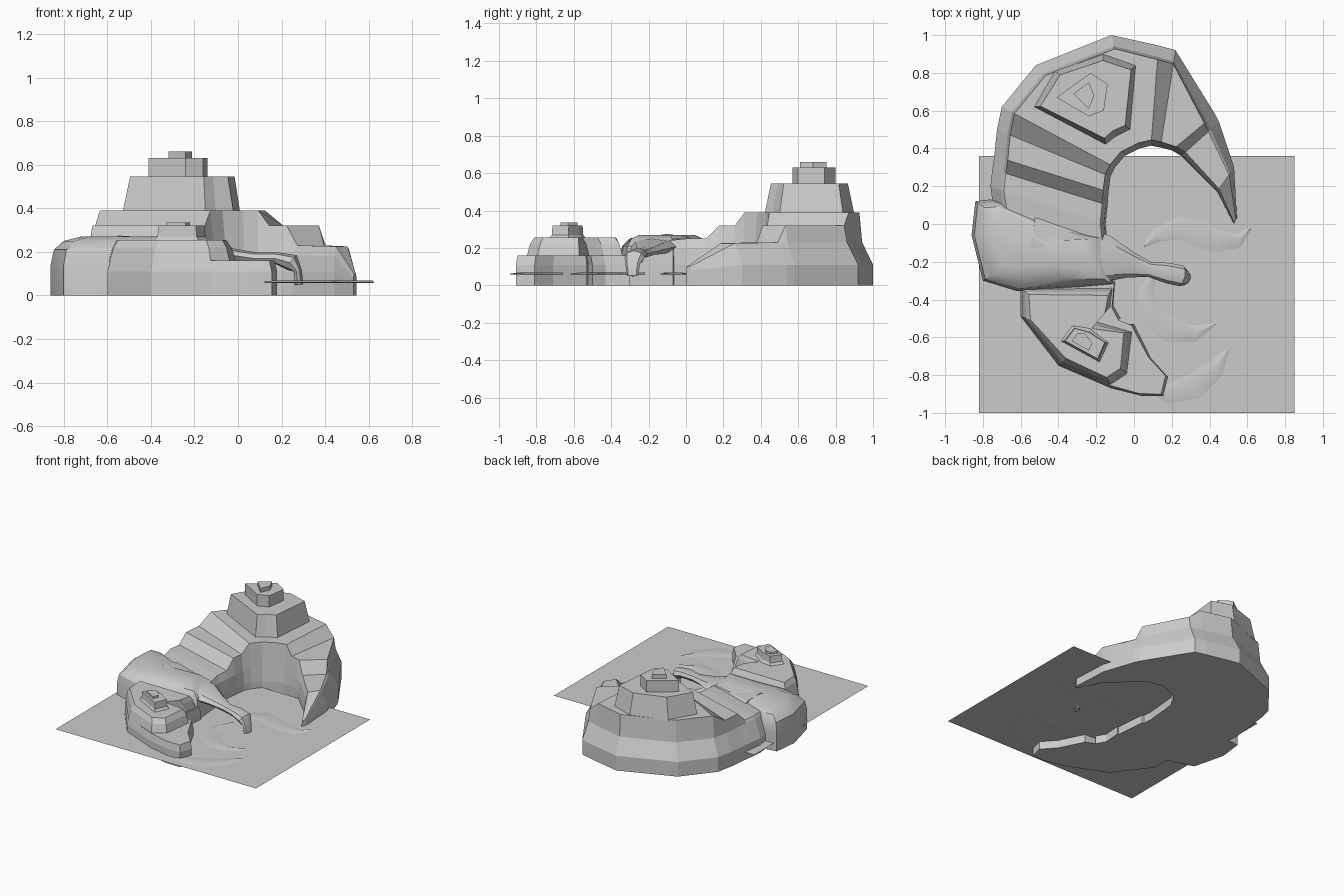
import bpy, bmesh, math
from mathutils import Vector

if "Cube" in bpy.data.objects:
    bpy.data.objects.remove(bpy.data.objects["Cube"])


def loft(name, rings, smooth=False):
    """Skin a list of equal-length closed rings and cap both ends."""
    bm = bmesh.new()
    vr = [[bm.verts.new(p) for p in r] for r in rings]
    n = len(vr[0])
    for a, b in zip(vr, vr[1:]):
        for i in range(n):
            bm.faces.new((a[i], a[(i + 1) % n], b[(i + 1) % n], b[i]))
    bm.faces.new(vr[0])
    bm.faces.new(vr[-1])
    bmesh.ops.triangulate(bm, faces=[f for f in bm.faces if len(f.verts) > 4])
    bmesh.ops.recalc_face_normals(bm, faces=bm.faces)
    me = bpy.data.meshes.new(name)
    bm.to_mesh(me)
    bm.free()
    ob = bpy.data.objects.new(name, me)
    bpy.context.collection.objects.link(ob)
    if smooth:
        bpy.ops.object.select_all(action='DESELECT')
        ob.select_set(True)
        bpy.context.view_layer.objects.active = ob
        bpy.ops.object.shade_smooth_by_angle(angle=math.radians(30))
    return ob


def level(pts, z, inset=0.0, centre=None):
    """Outline at height z, every point pulled towards the centre."""
    c = Vector(centre) if centre else sum((Vector(p) for p in pts), Vector((0, 0))) / len(pts)
    out = []
    for p in pts:
        v = Vector(p)
        q = v + (c - v).normalized() * inset
        out.append((q.x, q.y, z))
    return out


def rock(name, pts, levels, centre=None, smooth=False):
    loft(name, [level(pts, z, i, centre) for z, i in levels], smooth)


# Curved north cliff: outer edge, inner edge and terrace height
arc = [((.545, .03), (.53, 0), .10), ((.53, .30), (.44, .17), .225),
       ((.45, .54), (.25, .36), .23), ((.43, .58), (.20, .39), .32),
       ((.22, .92), (.14, .405), .32), ((.13, .945), (.09, .415), .39),
       ((-.12, 1.0), (.03, .40), .39), ((-.52, .84), (-.05, .36), .39),
       ((-.70, .62), (-.10, .30), .39), ((-.725, .50), (-.125, .25), .32),
       ((-.74, .36), (-.135, .17), .32), ((-.75, .29), (-.14, .10), .25),
       ((-.76, .20), (-.15, 0), .25), ((-.74, .05), (-.14, -.10), .24)]
rings = []
for o, i, h in arc:
    o, i = Vector(o), Vector(i)
    d = (i - o).normalized()
    k = min(1, (i - o).length / .25)
    prof = [(o, 0), (o, min(.11, h * .8)), (o + d * .06 * k, min(.23, h * .95)),
            (o + d * .075 * k, h), (i - d * .03 * k, h),
            (i - d * .01 * k, min(.2, h * .8)), (i, min(.11, h * .5)), (i, 0)]
    rings.append([(p.x, p.y, z) for p, z in prof])
loft("north_cliff", rings)

# Stepped peak on the north cliff
rock("peak_lower", [(-.53, .62), (-.15, .42), (-.10, .46), (-.02, .50), (.01, .84), (-.16, .90), (-.42, .81)],
     [(.38, 0), (.545, .035)])
rock("peak_middle", [(-.41, .67), (-.24, .57), (-.16, .60), (-.14, .74), (-.23, .80)], [(.54, 0), (.63, 0)])
rock("peak_top", [(-.32, .69), (-.24, .61), (-.21, .68), (-.24, .75)], [(.62, 0), (.66, 0)])

# Rounded west mound
rock("west_mound", [(-.76, .13), (-.84, .12), (-.86, -.06), (-.80, -.30), (-.62, -.355),
                    (-.35, -.34), (-.11, -.32), (-.13, -.07), (-.45, .04)],
     [(0, 0), (.14, 0), (.21, .015), (.25, .06), (.27, .14)], (-.5, -.1), True)

# Natural stone spur reaching over the cove and bending down to the water
path = [((-.55, -.10, .215), .17, .06), ((-.15, -.185, .205), .125, .045),
        ((-.02, -.215, .185), .07, .03), ((.08, -.24, .17), .04, .028),
        ((.18, -.26, .17), .055, .028), ((.25, -.275, .15), .055, .04),
        ((.275, -.285, .115), .04, .018), ((.28, -.285, .05), .03, .02)]
rings = []
for k, (c, w, h) in enumerate(path):
    a, b = Vector(path[max(k - 1, 0)][0]), Vector(path[min(k + 1, len(path) - 1)][0])
    t = (b - a).normalized()
    side = Vector((.2, 1, 0)).normalized()
    up = t.cross(side).normalized()
    rings.append([Vector(c) + side * w * math.cos(s * math.pi / 4) + up * h * math.sin(s * math.pi / 4)
                  for s in range(8)])
loft("stone_spur", rings, True)

# South rock: low ledge, upper block and small stepped peak
rock("south_ledge", [(-.60, -.33), (-.60, -.49), (-.40, -.75), (-.12, -.87), (.04, -.91), (.155, -.91),
                     (.18, -.81), (.09, -.71), (0, -.53), (-.15, -.52), (-.07, -.50), (-.11, -.43), (-.10, -.30)],
     [(0, 0), (.11, 0), (.16, .015)], (-.2, -.6))
rock("south_block", [(-.60, -.34), (-.60, -.49), (-.40, -.75), (-.12, -.86), (-.03, -.80), (0, -.57),
                     (-.19, -.51), (-.12, -.43), (-.11, -.33)],
     [(.155, .01), (.22, .03), (.255, .055)], (-.26, -.6))
rock("south_peak_lower", [(-.39, -.62), (-.18, -.735), (-.13, -.63), (-.23, -.55), (-.33, -.535)],
     [(.25, 0), (.27, .02), (.32, .025)])
rock("south_peak_top", [(-.33, -.62), (-.24, -.67), (-.22, -.63), (-.26, -.58), (-.30, -.58)], [(.31, 0), (.335, 0)])

# Flat water sheet
bpy.ops.mesh.primitive_plane_add(size=1, location=(.015, -.32, .06))
water = bpy.context.object
water.name = "water"
water.scale = (1.67, 1.36, 1)


def ripple(name, pts):
    """Thin crescent wave: flat diamond section swept along a tapering path."""
    rings = []
    for k, (x, y) in enumerate(pts):
        a, b = Vector(pts[max(k - 1, 0)]), Vector(pts[min(k + 1, len(pts) - 1)])
        t = (b - a).normalized()
        w = .005 + .065 * math.sin(math.pi * k / (len(pts) - 1))
        nx, ny = -t.y * w, t.x * w
        rings.append([(x + nx, y + ny, .06), (x, y, .068), (x - nx, y - ny, .06), (x, y, .057)])
    loft(name, rings, True)


# Ripples drifting around the spur and out of the cove
ripple("ripple_inner", [(.05, -.12), (.12, -.06), (.24, -.02), (.34, -.05), (.44, -.09), (.55, -.09), (.62, -.02)])
ripple("ripple_middle", [(.12, -.22), (.06, -.36), (.10, -.48), (.20, -.57), (.32, -.58), (.43, -.53)])
ripple("ripple_outer", [(.05, -.86), (.18, -.90), (.32, -.86), (.43, -.77), (.50, -.66)])
